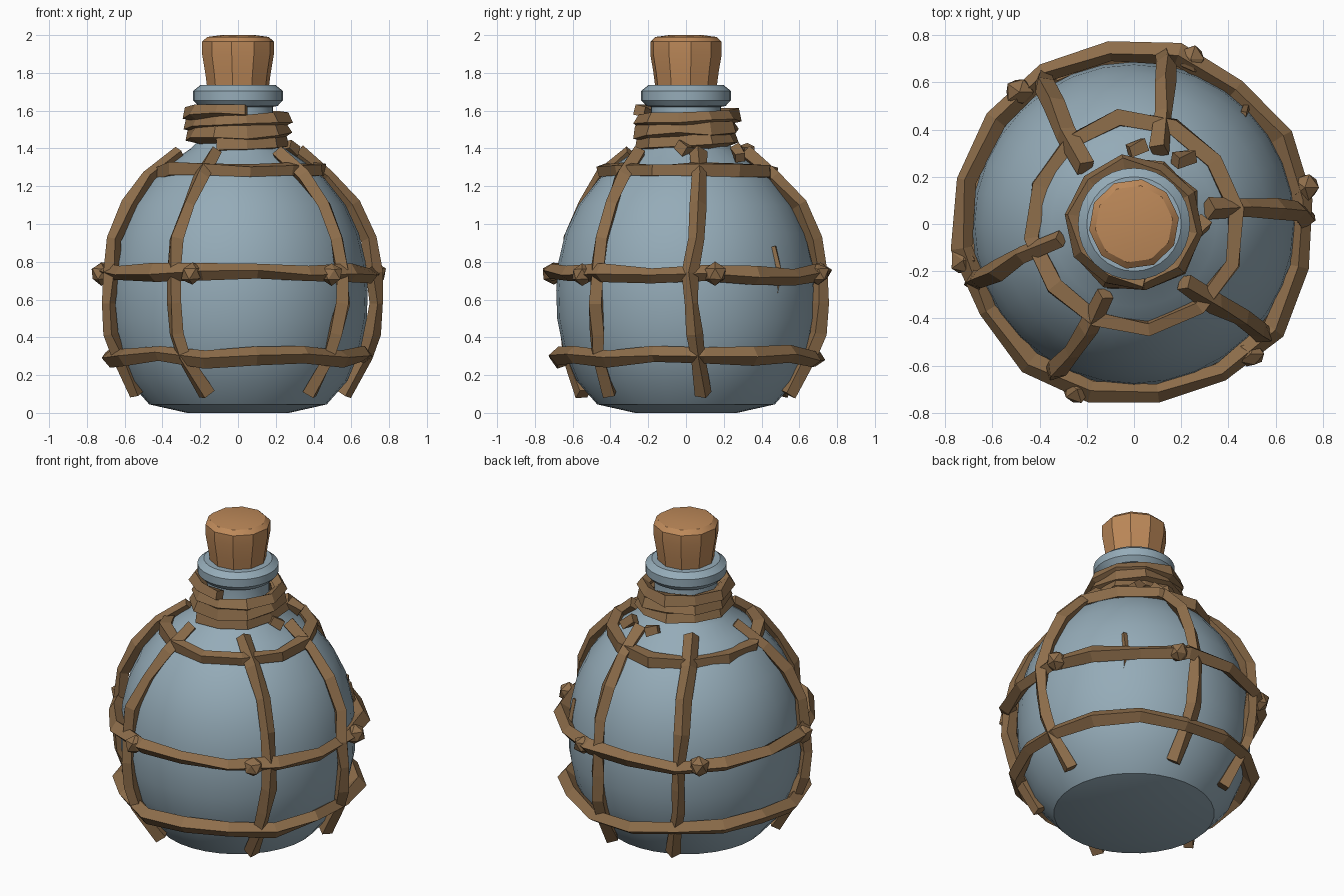
import bpy, bmesh, math, random
from mathutils import Vector

random.seed(4)
cube = bpy.data.objects.get("Cube")
if cube:
    bpy.data.objects.remove(cube, do_unlink=True)


def material(name, rgb):
    m = bpy.data.materials.new(name)
    m.use_nodes = True
    m.diffuse_color = (*rgb, 1)
    m.node_tree.nodes["Principled BSDF"].inputs["Base Color"].default_value = (*rgb, 1)
    return m


GLASS = material("blue_grey_glass", (0.30, 0.41, 0.48))
ROPE = material("brown_rope", (0.27, 0.155, 0.07))
CORK = material("tan_cork", (0.51, 0.25, 0.10))


def finish(name, bm, mat, smooth=None):
    bmesh.ops.recalc_face_normals(bm, faces=bm.faces)
    me = bpy.data.meshes.new(name)
    bm.to_mesh(me)
    bm.free()
    me.materials.append(mat)
    ob = bpy.data.objects.new(name, me)
    bpy.context.collection.objects.link(ob)
    if smooth:
        bpy.ops.object.select_all(action='DESELECT')
        ob.select_set(True)
        bpy.context.view_layer.objects.active = ob
        bpy.ops.object.shade_smooth_by_angle(angle=math.radians(smooth))
    return ob


def bridge(bm, loops, closed=False):
    """Join successive vertex loops with quads and cap open ends."""
    n = len(loops[0])
    pairs = list(zip(loops, loops[1:]))
    if closed:
        pairs.append((loops[-1], loops[0]))
    for a, b in pairs:
        for i in range(n):
            j = (i + 1) % n
            bm.faces.new((a[i], a[j], b[j], b[i]))
    if not closed:
        bm.faces.new(loops[0])
        bm.faces.new(loops[-1])


def polar(deg, r, z):
    a = math.radians(deg)
    return Vector((r * math.cos(a), r * math.sin(a), z))


def lathe(name, profile, sides, mat, smooth, turn=0):
    bm = bmesh.new()
    loops = [[bm.verts.new(polar(turn + 360 * i / sides, r, z)) for i in range(sides)]
             for r, z in profile]
    bridge(bm, loops)
    return finish(name, bm, mat, smooth)


def lerp(table, x):
    """Piecewise linear lookup in (key, value) pairs sorted by key."""
    for (x0, v0), (x1, v1) in zip(table, table[1:]):
        if x <= x1:
            return v0 + (v1 - v0) * (x - x0) / (x1 - x0)
    return table[-1][1]


def rope(name, points, half=0.042, closed=False):
    """Sweep an uneven diamond section along a path, one edge facing outwards."""
    bm = bmesh.new()
    loops, n = [], len(points)
    for i, p in enumerate(points):
        if closed:
            t = points[(i + 1) % n] - points[i - 1]
        else:
            t = points[min(i + 1, n - 1)] - points[max(i - 1, 0)]
        t.normalize()
        out = Vector((p.x, p.y, max(0, p.z - 0.8) * 0.8))
        out = (out - t * out.dot(t)).normalized()
        side = t.cross(out)
        w = half * random.uniform(0.85, 1.15)
        tilt = random.uniform(-0.25, 0.25)
        loops.append([bm.verts.new(p + w * (out * math.cos(k * math.pi / 2 + tilt)
                                            + side * math.sin(k * math.pi / 2 + tilt)))
                      for k in range(4)])
    bridge(bm, loops, closed)
    return finish(name, bm, ROPE)


# Bottle: round body, neck and lip
body = [(0.27, 0), (0.47, 0.045), (0.58, 0.17), (0.65, 0.34), (0.682, 0.5), (0.687, 0.65),
        (0.675, 0.8), (0.64, 0.95), (0.57, 1.1), (0.46, 1.24), (0.35, 1.33), (0.25, 1.40),
        (0.2, 1.45)]
neck = [(0.185, 1.5), (0.185, 1.62), (0.21, 1.625), (0.237, 1.655), (0.237, 1.705),
        (0.2, 1.735), (0.15, 1.735)]
lathe("bottle", body + neck, 32, GLASS, 32)
height_to_radius = [(z, r) for r, z in body]

# Cork stopper with a shallow domed top
lathe("cork", [(0.16, 1.7), (0.166, 1.73), (0.175, 1.8), (0.192, 1.9), (0.192, 1.965), (0.165, 1.99),
               (0.09, 2.0)], 10, CORK, 25, 8)

# Upright strands: angles at five heights from foot to shoulder
levels = (0.1, 0.33, 0.75, 1.1, 1.38)
strands = {
    "front_left": (-46, -43, -40, -40, -50),
    "front_right": (-107, -117, -118, -116, -112),
    "right": (-165, -162, -160, -162, -168),
    "back_right": (118, 120, 122, 124, 130),
    "back_left": (75, 78, 80, 77, 72),
    "left": (10, 4, 2, 6, 12),
}
for name, angles in strands.items():
    track = list(zip(levels, angles))
    pts = []
    for z in (0.1, 0.3, 0.42, 0.58, 0.74, 0.92, 1.1, 1.25, 1.38):
        r = lerp(height_to_radius, z) + random.uniform(0.03, 0.05)
        pts.append(polar(lerp(track, z) + random.uniform(-1, 1), r, z))
    rope(name + "_strand", pts)

# Level rings around the body
for name, z, r, count in (("lower", 0.3, 0.69, 16), ("middle", 0.735, 0.73, 16),
                          ("upper", 1.275, 0.44, 12)):
    pts = [polar(360 * i / count + 8, r + random.uniform(-0.015, 0.015),
                 z + random.uniform(-0.018, 0.018)) for i in range(count)]
    rope(name + "_ring", pts, 0.045, True)

# Knots on the middle ring
for i, deg in enumerate((131, 71, 12, -48, -109, -168)):
    bm = bmesh.new()
    bmesh.ops.create_icosphere(bm, subdivisions=1, radius=0.062)
    for v in bm.verts:
        v.co = v.co * random.uniform(0.85, 1.1) + polar(deg, 0.74, 0.735)
    finish("knot_%d" % (i + 1), bm, ROPE)

# Cord wound around the neck
steps, turns = 31, 3.1
coil = [polar(-80 - 360 * turns * i / steps, 0.248 + random.uniform(-0.012, 0.012),
              1.6 - 0.185 * i / steps) for i in range(steps + 1)]
rope("neck_coil", coil, 0.044)

# Loose cord ends on the back shoulder, and a frayed splinter on the body
rope("loose_end_a", [polar(94, 0.31, 1.40), polar(82, 0.34, 1.38)], 0.035)
rope("loose_end_b", [polar(57, 0.32, 1.40), polar(49, 0.38, 1.35)], 0.04)
rope("coil_end", [polar(-8, 0.26, 1.42), polar(2, 0.3, 1.38)], 0.04)
rope("splinter", [polar(45, 0.665, 0.6), polar(46, 0.685, 0.75), polar(45, 0.655, 0.88)], 0.018)
